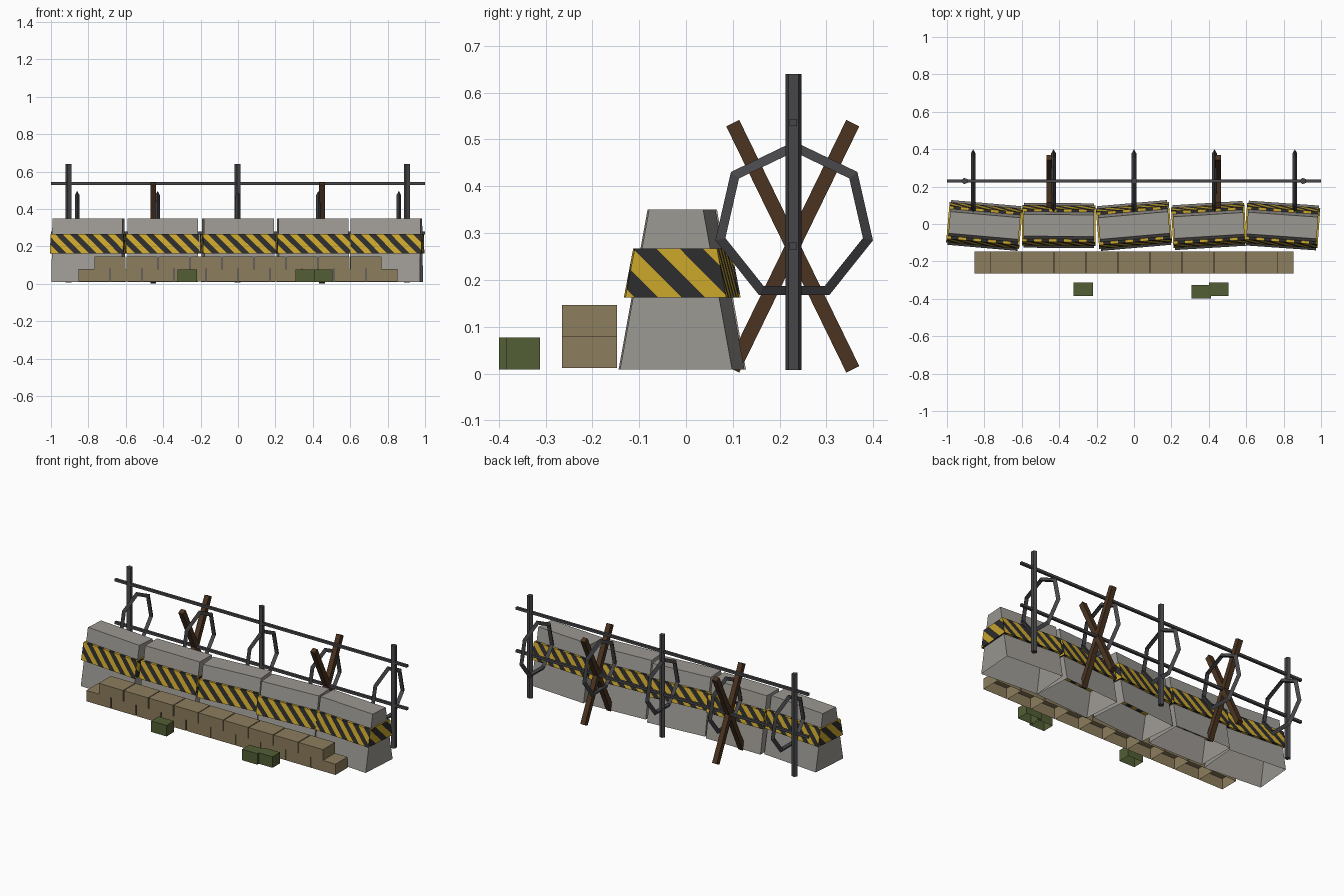
import bpy, bmesh, math
from mathutils import Vector, Matrix

if "Cube" in bpy.data.objects:
    bpy.data.objects.remove(bpy.data.objects["Cube"])


def mat(name, rgb):
    m = bpy.data.materials.new(name)
    m.diffuse_color = (*rgb, 1)
    m.use_nodes = True
    m.node_tree.nodes["Principled BSDF"].inputs["Base Color"].default_value = m.diffuse_color
    return m


CONCRETE = mat("concrete grey", (0.33, 0.315, 0.29))
YELLOW = mat("warning yellow", (0.6, 0.385, 0.025))
BLACK = mat("stripe black", (0.026, 0.026, 0.026))
SAND = mat("sandbag tan", (0.265, 0.205, 0.11))
GREEN = mat("ammo crate green", (0.085, 0.112, 0.036))
WOOD = mat("dark wood", (0.07, 0.034, 0.015))
STEEL = mat("dark steel", (0.062, 0.062, 0.068))


def finish(bm, name, mats, loc=(0, 0, 0), rot=(0, 0, 0), open_bottom=False):
    bmesh.ops.recalc_face_normals(bm, faces=bm.faces)
    bm.normal_update()
    if open_bottom:
        down = [f for f in bm.faces if f.normal.z < -0.9]
        bmesh.ops.delete(bm, geom=down, context="FACES")
    me = bpy.data.meshes.new(name)
    bm.to_mesh(me)
    bm.free()
    for m in mats:
        me.materials.append(m)
    ob = bpy.data.objects.new(name, me)
    ob.location, ob.rotation_euler = loc, rot
    bpy.context.collection.objects.link(ob)
    return ob


def box(name, size, loc, m, rot=(0, 0, 0), open_bottom=False):
    bm = bmesh.new()
    bmesh.ops.create_cube(bm, size=1, matrix=Matrix.Diagonal((*size, 1)))
    return finish(bm, name, [m], loc, rot, open_bottom)


def tapered(length, y0, y1, z0, z1):
    """Trapezoid profile extruded along x."""
    x = length / 2
    bm = bmesh.new()
    profile = [(-x, -y0, z0), (-x, y0, z0), (-x, y1, z1), (-x, -y1, z1)]
    f = bm.faces.new([bm.verts.new(p) for p in profile])
    ext = bmesh.ops.extrude_face_region(bm, geom=[f], use_keep_orig=True)
    bmesh.ops.translate(bm, vec=(length, 0, 0),
                        verts=[v for v in ext["geom"] if isinstance(v, bmesh.types.BMVert)])
    bmesh.ops.recalc_face_normals(bm, faces=bm.faces)
    bm.normal_update()
    return bm


def stripe(bm):
    """Cut diagonal stripes into every side and colour them alternately."""
    X, Y, Z = Vector((1, 0, 0)), Vector((0, 1, 0)), Vector((0, 0, 1))
    sides = [(-Y, X, 0.08), (Y, -X, 0.08), (X, Y, 0.1), (-X, -Y, 0.1), (Z, X, 0.08), (-Z, X, 0.08)]
    for n, t, period in sides:
        d = t + Z

        def mine():
            return [f for f in bm.faces if f.normal.dot(n) > 0.8]
        for k in range(-8, 16):
            c = 0.175 + k * period / 2
            fs = mine()
            geom = list({e for f in fs for e in f.edges}) + list({v for f in fs for v in f.verts}) + fs
            bmesh.ops.bisect_plane(bm, geom=geom, dist=1e-5, plane_co=d * (c / 2), plane_no=d)
            bm.normal_update()
        for f in mine():
            s = f.calc_center_median().dot(d)
            f.material_index = 1 - math.floor((s - 0.175) / (period / 2)) % 2


# Concrete barriers (hollow below) with striped warning bands, slightly misaligned
for i, (x, deg) in enumerate([(-0.8, -5), (-0.402, -0.5), (0, 5), (0.4, 3.5), (0.793, -4)]):
    loc, rot = (x, -0.008, 0), (0, 0, math.radians(deg))
    finish(tapered(0.376, 0.12, 0.058, 0.009, 0.35), f"concrete_barrier_{i}", [CONCRETE],
           loc, rot, True)
    band = tapered(0.392, 0.108, 0.088, 0.163, 0.267)
    stripe(band)
    finish(band, f"warning_band_{i}", [YELLOW, BLACK], loc, rot)

# Two courses of sandbags with narrow joints
for row, count in enumerate((10, 9)):
    for i in range(count):
        x = (i - (count - 1) / 2) * 0.171
        box(f"sandbag_{row}_{i}", (0.166, 0.118, 0.067), (x, -0.206, 0.0455 + row * 0.067),
            SAND, open_bottom=True)

# Small green crates in front
for i, (x, y) in enumerate([(-0.272, -0.348), (0.36, -0.363), (0.453, -0.348)]):
    box(f"ammo_crate_{i}", (0.105, 0.073, 0.068), (x, y, 0.043), GREEN, open_bottom=True)

# Five-sided steel posts
for i, x in enumerate((-0.905, 0, 0.905)):
    bm = bmesh.new()
    bmesh.ops.create_cone(bm, cap_ends=True, segments=5, radius1=0.018, radius2=0.018, depth=0.632)
    finish(bm, f"fence_post_{i}", [STEEL], (x, 0.23, 0.324), (0, 0, math.radians(90)))

# Two horizontal wires of square section
for i, z in enumerate((0.272, 0.536)):
    box(f"fence_wire_{i}", (2.0, 0.016, 0.015), (0, 0.229, z), STEEL)

# Crossed wooden stakes
for i, x in enumerate((-0.453, 0.449)):
    for s in (-1, 1):
        box(f"crossed_stake_{i}_{s}", (0.031, 0.031, 0.585), (x, 0.228, 0.272), WOOD,
            (math.radians(26 * s), 0, 0))

# Seven-sided wire coils of triangular section
for i in range(5):
    bpy.ops.mesh.primitive_torus_add(major_segments=7, minor_segments=3, major_radius=0.158,
                                     minor_radius=0.0147, location=((i - 2) * 0.43, 0.231, 0.323),
                                     rotation=(0, math.radians(-90), 0))
    ring = bpy.context.object
    ring.name = f"wire_coil_{i}"
    ring.data.materials.append(STEEL)
    ring.data.shade_flat()
